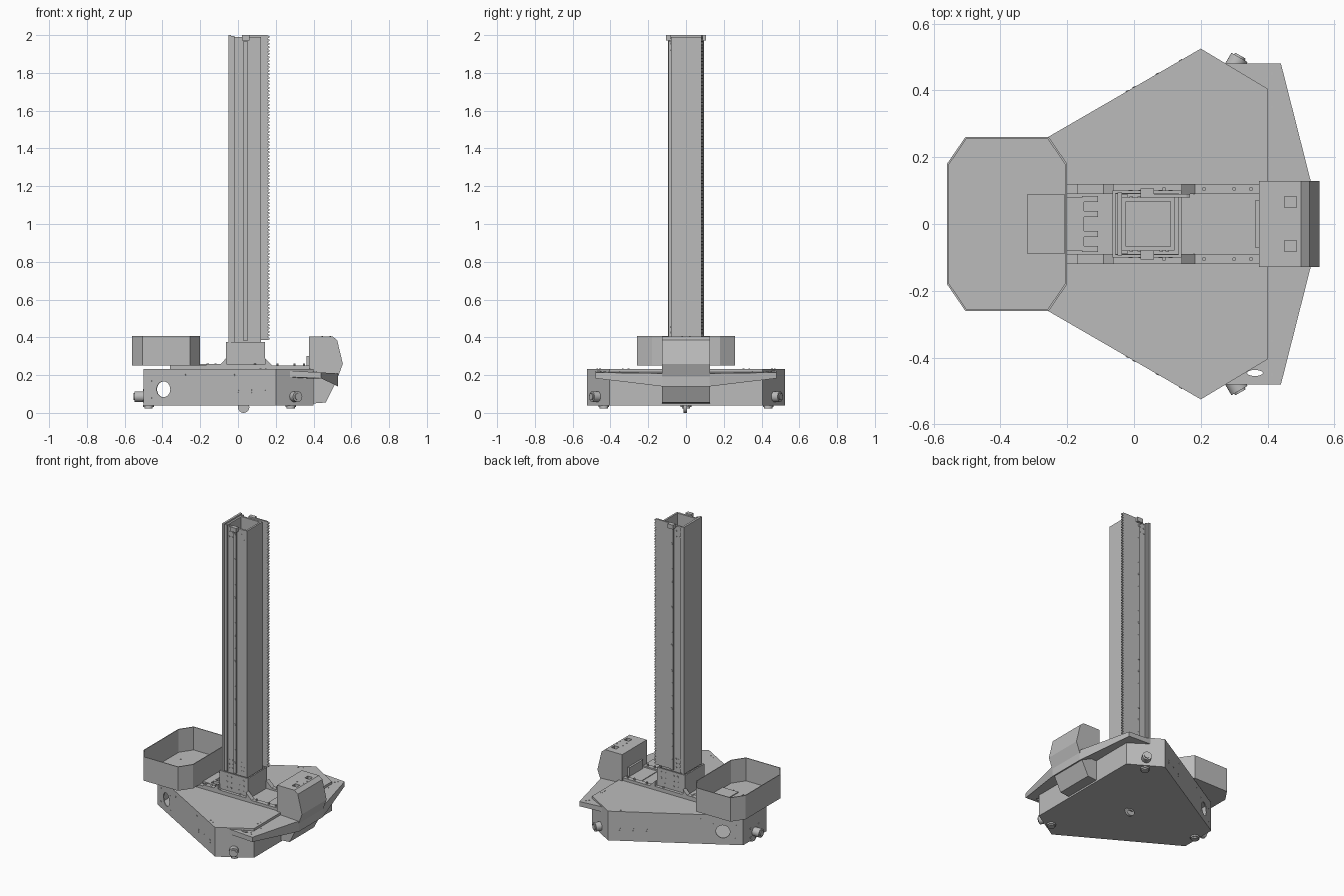
import bpy, bmesh, math
from mathutils import Vector

cube = bpy.data.objects.get("Cube")
if cube:
    bpy.data.objects.remove(cube, do_unlink=True)

grey = bpy.data.materials.new("plain_grey")
grey.use_nodes = True
COLOR = (0.5, 0.5, 0.5, 1)
grey.diffuse_color = COLOR
grey.node_tree.nodes["Principled BSDF"].inputs["Base Color"].default_value = COLOR


def finish(name, bm):
    bmesh.ops.recalc_face_normals(bm, faces=bm.faces)
    me = bpy.data.meshes.new(name)
    bm.to_mesh(me)
    bm.free()
    me.materials.append(grey)
    ob = bpy.data.objects.new(name, me)
    bpy.context.collection.objects.link(ob)
    return ob


def place(p, w, axis):
    return (p[0], p[1], w) if axis == "z" else (p[0], w, p[1])


def prism(name, pts, a, b, axis="z"):
    """Extrude an outline between two levels; each level may be a list."""
    n = len(pts)
    la = a if isinstance(a, list) else [a] * n
    lb = b if isinstance(b, list) else [b] * n
    bm = bmesh.new()
    lo = [bm.verts.new(place(p, w, axis)) for p, w in zip(pts, la)]
    hi = [bm.verts.new(place(p, w, axis)) for p, w in zip(pts, lb)]
    bm.faces.new(lo)
    bm.faces.new(hi)
    for i in range(n):
        j = (i + 1) % n
        bm.faces.new((lo[i], lo[j], hi[j], hi[i]))
    return finish(name, bm)


def ring(name, pts, t, a, b):
    """Open tube whose wall is about t thick."""
    xs, ys = [p[0] for p in pts], [p[1] for p in pts]
    cx, cy = (max(xs) + min(xs)) / 2, (max(ys) + min(ys)) / 2
    sx, sy = 1 - 2 * t / (max(xs) - min(xs)), 1 - 2 * t / (max(ys) - min(ys))
    inner = [(cx + (x - cx) * sx, cy + (y - cy) * sy) for x, y in pts]
    bm = bmesh.new()
    loops = [[bm.verts.new((x, y, z)) for x, y in o]
             for o, z in ((pts, a), (pts, b), (inner, b), (inner, a))]
    n = len(pts)
    for k in range(4):
        p, q = loops[k], loops[(k + 1) % 4]
        for i in range(n):
            j = (i + 1) % n
            bm.faces.new((p[i], p[j], q[j], q[i]))
    return finish(name, bm)


def rect(x0, x1, y0, y1):
    return [(x0, y0), (x1, y0), (x1, y1), (x0, y1)]


def box(name, x0, x1, y0, y1, z0, z1):
    return prism(name, rect(x0, x1, y0, y1), z0, z1)


def rods(name, items, seg=12):
    """Cylinders in one object: (start, direction, length, radius)."""
    bm = bmesh.new()
    for p, d, length, r in items:
        d = Vector(d).normalized()
        m = d.to_track_quat("Z", "Y").to_matrix().to_4x4()
        m.translation = Vector(p) + d * length / 2
        bmesh.ops.create_cone(bm, cap_ends=True, segments=seg, radius1=r,
                              radius2=r, depth=length, matrix=m)
    ob = finish(name, bm)
    bpy.ops.object.select_all(action="DESELECT")
    bpy.context.view_layer.objects.active = ob
    ob.select_set(True)
    bpy.ops.object.shade_smooth_by_angle(angle=math.radians(35))
    return ob


def apply_mods(ob):
    bpy.context.view_layer.objects.active = ob
    for m in list(ob.modifiers):
        bpy.ops.object.modifier_apply(modifier=m.name)


def cut(ob, cutter):
    cutter.hide_render = True
    m = ob.modifiers.new("cut", "BOOLEAN")
    m.object, m.solver = cutter, "EXACT"
    apply_mods(ob)
    bpy.data.objects.remove(cutter, do_unlink=True)


SIDES = ((1, "left"), (-1, "right"))

# Base: hollow triangle with cut corners and a round port in each slanted wall
half = [(-0.5, 0.12), (0.2, 0.525), (0.4, 0.405)]
base = prism("base_body", half + [(x, -y) for x, y in reversed(half)], 0.04, 0.232)
shell = base.modifiers.new("shell", "SOLIDIFY")
shell.thickness, shell.offset = 0.008, -1
apply_mods(base)


def wall(x, s):
    return s * (0.12 + (x + 0.5) * 0.5786)


cut(base, rods("port_cutter", [((-0.395 + 0.02, wall(-0.395, s) - s * 0.0346, 0.125),
                               (-0.5, s * 0.866, 0), 0.08, 0.042) for s, _ in SIDES], 32))

# Small bolts on the slanted walls
spots = [(x, z) for x in (0.0, 0.07, 0.14) for z in (0.105, 0.12)]
spots += [(-0.46, 0.17), (-0.345, 0.17), (-0.46, 0.08), (-0.345, 0.08), (-0.28, 0.2), (-0.02, 0.2)]
rods("base_bolts", [((x, wall(x, s), z), (-0.5, s * 0.866, 0), 0.002, 0.005)
                    for x, z in spots for s, _ in SIDES], 8)
rods("lid_bolts", [((x, s * y, 0.231), (0, 0, 1), 0.003, 0.005) for s, _ in SIDES for x, y in
                   ((0.12, 0.455), (0.147, 0.47), (0.38, 0.305), (0.38, 0.335))], 8)

# Corner sensors and feet, repeated at three angles
CX = 0.028
for ang, label in ((180, "rear"), (60, "left"), (-60, "right")):
    d = Vector((math.cos(math.radians(ang)), math.sin(math.radians(ang)), 0))
    o = Vector((CX, 0, 0))
    up = Vector((0, 0, 0.086))
    side = Vector((-d.y, d.x, 0))
    rods(label + "_corner_sensor", [(o + d * 0.52 + up, d, 0.056, 0.028),
                                    (o + d * 0.52 + up, d, 0.062, 0.018)], 24)
    rods(label + "_sensor_bolts",
         [(o + d * 0.527 + up + side * a + Vector((0, 0, b)), d, 0.004, 0.006)
          for a in (-0.042, 0.042) for b in (-0.025, 0.035)], 8)
    rods(label + "_foot", [(o + d * 0.502 + Vector((0, 0, 0.022)), (0, 0, 1), 0.02, 0.022),
                           (o + d * 0.502 + Vector((0, 0, 0.03)), (0, 0, 1), 0.012, 0.028)], 16)

# Centre caster
rods("caster_wheel", [((0.03, -0.012, 0.03), (0, 1, 0), 0.016, 0.03)], 24)
box("caster_fork", 0.015, 0.045, -0.018, 0.012, 0.03, 0.042)

# Front bumper wing with a slot
wing = [(0.275, 0.48), (0.44, 0.48), (0.53, 0.125)]
bumper = prism("bumper_wing", wing + [(x, -y) for x, y in reversed(wing)],
               [0.19, 0.183, 0.14, 0.14, 0.183, 0.19],
               [0.223, 0.214, 0.209, 0.209, 0.214, 0.223])
slot = [(0.362 + 0.024 * math.cos(k * math.pi / 8), -0.446 + 0.009 * math.sin(k * math.pi / 8))
        for k in range(16)]
cut(bumper, prism("slot_cutter", slot, 0.1, 0.3))
rods("bumper_bolts", [((x, s * y, 0.212), (0, 0, 1), 0.007, 0.004) for s, _ in SIDES
                      for x, y in ((0.413, 0.35), (0.413, 0.45), (0.4, 0.435))], 8)

# Head unit at the front
head = prism("head_unit", [(0.375, 0.405), (0.5, 0.405), (0.525, 0.385), (0.555, 0.26),
                           (0.52, 0.165), (0.465, 0.055), (0.401, 0.05), (0.401, 0.2),
                           (0.375, 0.2)], -0.128, 0.128, "y")
for s, label in SIDES:
    cut(head, box("window_cutter", 0.451, 0.486, s * 0.066 - 0.016, s * 0.066 + 0.016, 0.375, 0.45))
rods("head_bolts", [((x, s * 0.02, 0.404), (0, 0, 1), 0.003, 0.004)
                    for x in (0.445, 0.488) for s, _ in SIDES], 8)
box("head_back_panel", 0.362, 0.376, -0.07, 0.07, 0.232, 0.3)

# Deck plate and rails
box("deck_plate", -0.36, 0.39, -0.09, 0.09, 0.23, 0.238)
box("deck_step", 0.27, 0.39, -0.088, 0.088, 0.237, 0.242)
for s, label in SIDES:
    y0, y1 = sorted((s * 0.09, s * 0.12))
    box(label + "_deck_rail", -0.36, 0.385, y0, y1, 0.23, 0.25)
    box(label + "_rail_cap", -0.17, -0.05, y0, y1, 0.249, 0.259)
    rods(label + "_rail_bolts", [((x, s * 0.105, 0.249), (0, 0, 1), 0.013, 0.006)
                                 for x in (-0.16, -0.12, 0.09, 0.21, 0.3, 0.35)], 10)
    prism(label + "_rear_gusset", [(-0.1, 0.25), (-0.062, 0.25), (-0.062, 0.29)], y0, y1, "y")
    prism(label + "_front_gusset", [(0.142, 0.25), (0.182, 0.25), (0.142, 0.29)], y0, y1, "y")
    box(label + "_foot_block", -0.062, 0.142, y0, y1, 0.249, 0.256)
    # Forked cable bracket behind the column
    for k, y in enumerate((0.03, 0.075)):
        box(f"{label}_cable_finger_{k}", -0.155, -0.108, s * y - 0.009, s * y + 0.009, 0.237, 0.258)
box("cable_bracket", -0.2, -0.15, -0.08, 0.08, 0.237, 0.258)

# Open tray at the rear
oct_half = [(-0.56, 0.18), (-0.505, 0.26), (-0.255, 0.26), (-0.2, 0.18)]
outline = oct_half + [(x, -y) for x, y in reversed(oct_half)]
ring("tray_walls", outline, 0.005, 0.25, 0.407)
prism("tray_floor", [(-0.38 + (x + 0.38) * 0.99, y * 0.99) for x, y in outline], 0.25, 0.256)
box("tray_bracket", -0.36, -0.206, -0.09, 0.09, 0.255, 0.259)
box("tray_bracket_top", -0.32, -0.206, -0.088, 0.088, 0.258, 0.264)
rods("tray_bolts", [((x, s * 0.105, 0.255), (0, 0, 1), 0.003, 0.006)
                    for x in (-0.49, -0.38, -0.27) for s, _ in SIDES], 10)

# Column: foot collar, tube and rear plate
ring("column_collar", rect(-0.064, 0.142, -0.1, 0.1), 0.009, 0.238, 0.375)
ring("column_tube", rect(-0.036, 0.122, -0.08, 0.08), 0.012, 0.238, 1.99)
box("column_rear_plate", -0.05, -0.036, -0.094, 0.094, 0.375, 2.0)

# Column guide rails, end stops and bolts on both sides
for s, label in SIDES:
    def side_box(name, x0, x1, d, z0, z1):
        y0, y1 = sorted((s * 0.079, s * d))
        box(label + name, x0, x1, y0, y1, z0, z1)
    side_box("_guide_rail", 0.03, 0.05, 0.092, 0.38, 1.97)
    side_box("_guide_rib", -0.036, -0.018, 0.088, 0.375, 1.995)
    side_box("_top_stop", 0.02, 0.06, 0.106, 1.972, 2.0)
    bolts = [((0.04, s * 0.091, 0.45 + 0.0835 * k), (0, s, 0), 0.002, 0.006) for k in range(19)]
    bolts += [((x, s * 0.079, z), (0, s, 0), 0.003, 0.005) for x in (-0.008, 0.015, 0.082, 0.1)
              for z in (0.4, 0.425, 0.455, 1.92, 1.955, 1.985)]
    bolts += [((x, s * 0.099, z), (0, s, 0), 0.003, 0.006) for x in (-0.01, 0.02, 0.08, 0.11)
              for z in (0.28, 0.315, 0.35)]
    rods(label + "_column_bolts", bolts, 8)

# Toothed rack along the front left edge of the column
N, z0 = 90, 0.385
pitch = (2.0 - z0) / N
profile = [(0.05, 2.0), (0.05, z0)]
for k in range(N):
    z = z0 + k * pitch
    profile += [(0.157, z), (0.168, z + pitch * 0.3), (0.168, z + pitch * 0.6), (0.157, z + pitch * 0.9)]
profile.append((0.157, 2.0))
prism("toothed_rack", profile, 0.079, 0.09, "y")
